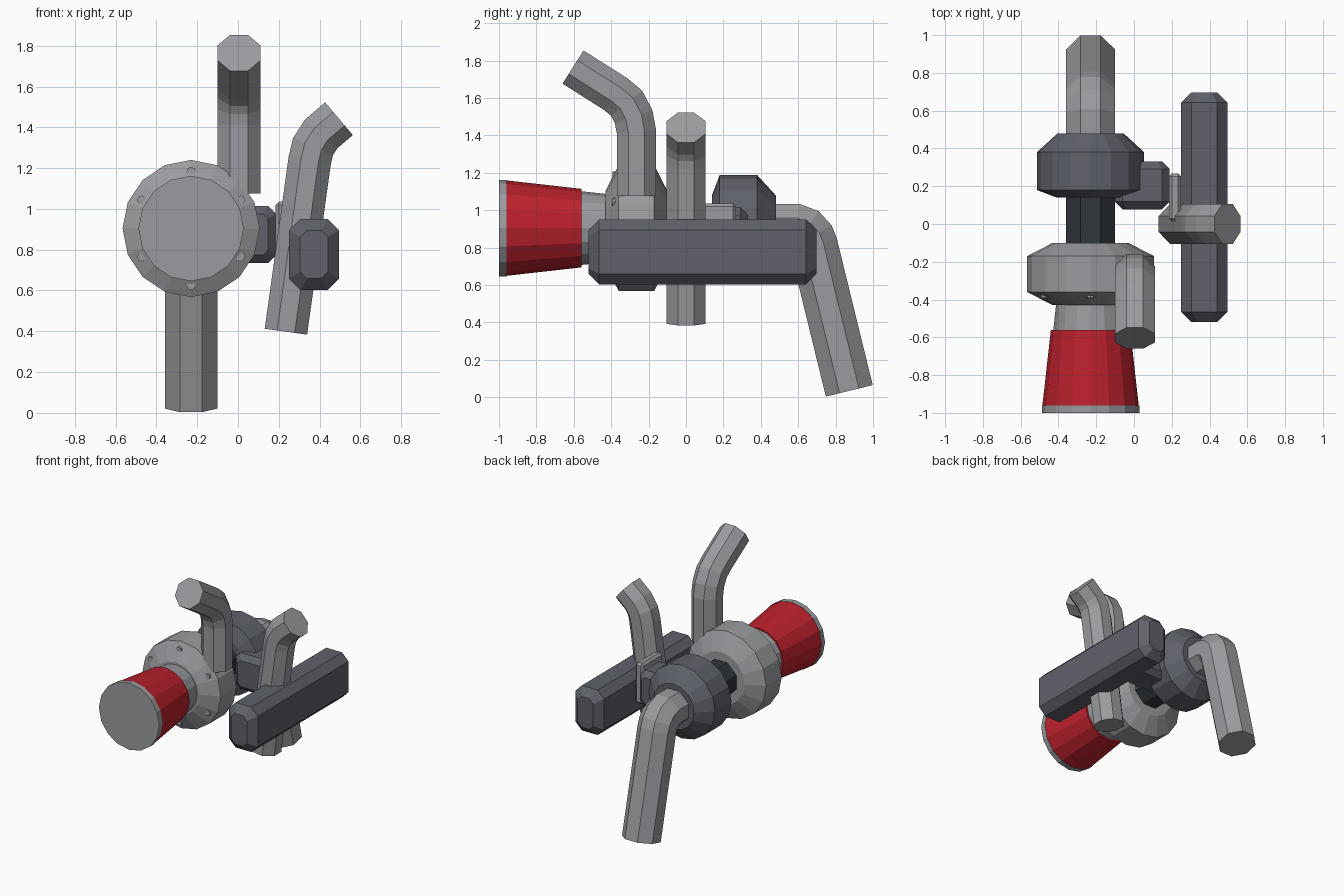
import bpy, bmesh, math
from mathutils import Vector, Matrix

if "Cube" in bpy.data.objects:
    bpy.data.objects.remove(bpy.data.objects["Cube"])


def material(name, rgb):
    m = bpy.data.materials.new(name)
    m.diffuse_color = (*rgb, 1)
    m.use_nodes = True
    m.node_tree.nodes["Principled BSDF"].inputs["Base Color"].default_value = m.diffuse_color
    return m


LIGHT = material("light_grey", (0.32, 0.33, 0.345))
DARK = material("dark_grey", (0.115, 0.12, 0.145))
BLACK = material("near_black", (0.03, 0.037, 0.045))
RED = material("red", (0.50, 0.015, 0.026))

AX, AZ = -0.23, 0.904   # main shaft axis, running along y


def finish(name, bm, mat):
    bmesh.ops.recalc_face_normals(bm, faces=bm.faces)
    me = bpy.data.meshes.new(name)
    bm.to_mesh(me)
    bm.free()
    me.materials.append(mat)
    ob = bpy.data.objects.new(name, me)
    bpy.context.collection.objects.link(ob)
    return ob


def loft(name, rings, mat):
    """Skin a list of equal-length rings of points and cap both ends."""
    bm = bmesh.new()
    vs = [[bm.verts.new(p) for p in r] for r in rings]
    n = len(vs[0])
    for a, b in zip(vs, vs[1:]):
        for i in range(n):
            j = (i + 1) % n
            bm.faces.new((a[i], a[j], b[j], b[i]))
    bm.faces.new(vs[0])
    bm.faces.new(vs[-1])
    return finish(name, bm, mat)


def lathe(name, profile, mat, sides=16):
    """Turn (y, radius) pairs about the main axis."""
    rings = []
    for y, r in profile:
        rings.append([(AX + r * math.cos(2 * math.pi * i / sides), y,
                       AZ + r * math.sin(2 * math.pi * i / sides)) for i in range(sides)])
    return loft(name, rings, mat)


def tube(name, path, side, apothem, mat):
    """Eight-sided pipe along a planar path; side is the plane normal."""
    pts, side = [Vector(p) for p in path], Vector(side)
    r = apothem / math.cos(math.pi / 8)
    rings = []
    for i, p in enumerate(pts):
        d0 = (p - pts[i - 1]).normalized() if i else (pts[1] - p).normalized()
        d1 = (pts[i + 1] - p).normalized() if i < len(pts) - 1 else d0
        t = (d0 + d1).normalized()
        up = side.cross(t) / t.dot(d0)
        rings.append([p + r * (side * math.cos(a) + up * math.sin(a))
                      for a in (math.pi / 8 + k * math.pi / 4 for k in range(8))])
    return loft(name, rings, mat)


def chamfer_block(name, lo, hi, c, mat):
    """Octagonal bar along y with tapered ends."""
    cx, cz = (lo[0] + hi[0]) / 2, (lo[2] + hi[2]) / 2

    def ring(y, inset, ch):
        w, h = (hi[0] - lo[0]) / 2 - inset, (hi[2] - lo[2]) / 2 - inset
        quad = [(w, h - ch), (w - ch, h), (ch - w, h), (-w, h - ch),
                (-w, ch - h), (ch - w, -h), (w - ch, -h), (w, ch - h)]
        return [(cx + x, y, cz + z) for x, z in quad]
    return loft(name, [ring(lo[1], c, c * 0.6), ring(lo[1] + c, 0, c),
                       ring(hi[1] - c, 0, c), ring(hi[1], c, c * 0.6)], mat)


# Air filter and intake neck
lathe("filter_end_cap", [(-1.0, 0.258), (-0.96, 0.258)], LIGHT)
lathe("air_filter", [(-0.96, 0.255), (-0.56, 0.21)], RED)
lathe("intake_neck", [(-0.56, 0.197), (-0.42, 0.182)], LIGHT)

# Housings and centre shaft
lathe("compressor_housing", [(-0.43, 0.20), (-0.36, 0.336), (-0.17, 0.336), (-0.10, 0.20)], LIGHT)
lathe("turbine_housing", [(0.14, 0.18), (0.18, 0.284), (0.38, 0.284), (0.48, 0.175)], DARK)
tube("centre_shaft", [(AX, -0.11, AZ), (AX, 0.15, AZ)], (1, 0, 0), 0.13, BLACK)

# Bolts around the compressor front
for k in range(6):
    a = math.radians(30 + 60 * k)
    bm = bmesh.new()
    bmesh.ops.create_cone(
        bm, cap_ends=True, segments=8, radius1=0.022, radius2=0.022, depth=0.04,
        matrix=Matrix.Translation((AX + 0.28 * math.cos(a), -0.373, AZ + 0.28 * math.sin(a)))
        @ Matrix.Rotation(math.pi / 2, 4, 'X'))
    finish("housing_bolt", bm, LIGHT)

# Pipes
tube("exhaust_pipe",
     [(AX, 0.40, 0.904), (AX, 0.585, 0.904), (AX, 0.635, 0.885), (AX, 0.667, 0.85),
      (AX, 0.683, 0.81), (AX, 0.873, 0.034)], (1, 0, 0), 0.129, LIGHT)
tube("outlet_pipe",
     [(0.005, -0.265, 1.075), (0.005, -0.265, 1.42), (0.005, -0.28, 1.50),
      (0.005, -0.318, 1.572), (0.005, -0.375, 1.62), (0.005, -0.604, 1.765)],
     (1, 0, 0), 0.105, LIGHT)
tube("side_pipe",
     [(0.235, 0, 0.398), (0.352, 0, 1.24), (0.368, 0, 1.306), (0.408, 0, 1.368),
      (0.495, 0, 1.442)], (0, 1, 0), 0.105, LIGHT)

# Side bar, bracket block and flange plate
chamfer_block("side_bar", (0.25, -0.52, 0.603), (0.495, 0.697, 0.95), 0.055, DARK)
chamfer_block("bracket_block", (-0.10, 0.078, 0.735), (0.188, 0.332, 1.015), 0.04, DARK)
bm = bmesh.new()
bmesh.ops.create_cube(bm, size=1, matrix=Matrix.Translation((0.217, 0.14, 0.878))
                      @ Matrix.Diagonal((0.065, 0.255, 0.315, 1)))
bmesh.ops.bevel(bm, geom=bm.edges[:], offset=0.016, segments=1, affect='EDGES')
finish("flange_plate", bm, LIGHT)
